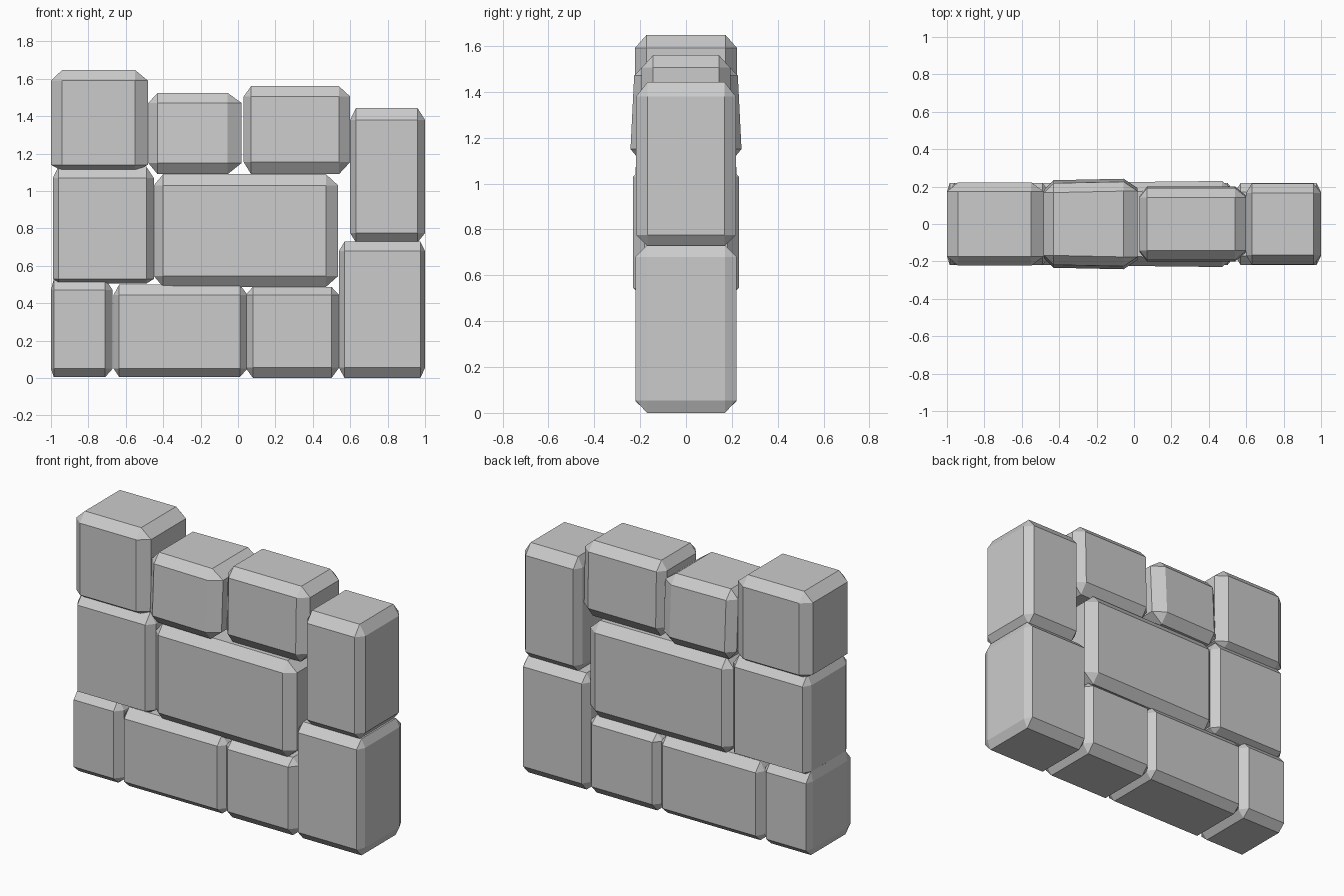
import bpy, bmesh
from itertools import product

if "Cube" in bpy.data.objects:
    bpy.data.objects.remove(bpy.data.objects["Cube"])


def stone(name, outer, face, depth, lean_x=0.0, lean_z=0.0, edge=0.05):
    """Chamfered block: outer and face are (x0, x1, z0, z1) of the silhouette and front face."""
    x0, x1, z0, z1 = outer
    fx0, fx1, fz0, fz1 = face
    bm = bmesh.new()
    for right, top, sy in product((0, 1), (0, 1), (-1, 1)):
        ox, ix = (x1, fx1) if right else (x0, fx0)
        oz, iz = (z1, fz1) if top else (z0, fz0)
        d = depth + lean_x * (2 * right - 1) + lean_z * (2 * top - 1)
        # one corner: a point on the front/back, side and top/bottom faces
        bm.verts.new((ix, sy * d, iz))
        bm.verts.new((ox, sy * (d - edge), iz))
        bm.verts.new((ix, sy * (d - edge), oz))
    bmesh.ops.convex_hull(bm, input=bm.verts[:])
    bmesh.ops.dissolve_limit(bm, angle_limit=0.05, verts=bm.verts[:], edges=bm.edges[:])
    bmesh.ops.recalc_face_normals(bm, faces=bm.faces[:])
    mesh = bpy.data.meshes.new(name)
    bm.to_mesh(mesh)
    bm.free()
    ob = bpy.data.objects.new(name, mesh)
    bpy.context.collection.objects.link(ob)


# bottom course
stone("bottom_left_stone", (-1.0, -.67, .005, .53), (-.985, -.71, .05, .47), .22)
stone("bottom_long_stone", (-.665, .05, .005, .50), (-.635, .01, .05, .445), .22)
stone("bottom_middle_stone", (.04, .54, 0, .487), (.08, .50, .055, .445), .22)
stone("bottom_right_stone", (.54, 1.0, 0, .73), (.57, .975, .055, .68), .22)

# middle course
stone("middle_left_stone", (-.99, -.45, .505, 1.13), (-.96, -.49, .53, 1.07), .22)
stone("middle_long_stone", (-.45, .535, .487, 1.09), (-.40, .47, .545, 1.03), .225, lean_x=.005)

# top course
stone("top_left_stone", (-1.0, -.482, 1.107, 1.647), (-.94, -.55, 1.14, 1.59), .223)
stone("top_second_stone", (-.48, .02, 1.09, 1.524), (-.43, -.055, 1.15, 1.47), .23, lean_x=.004, lean_z=-.008)
stone("top_third_stone", (.03, .60, 1.09, 1.56), (.07, .54, 1.155, 1.505), .197, lean_z=-.004)
stone("top_right_stone", (.60, 1.0, .725, 1.443), (.63, .96, .775, 1.38), .217)
